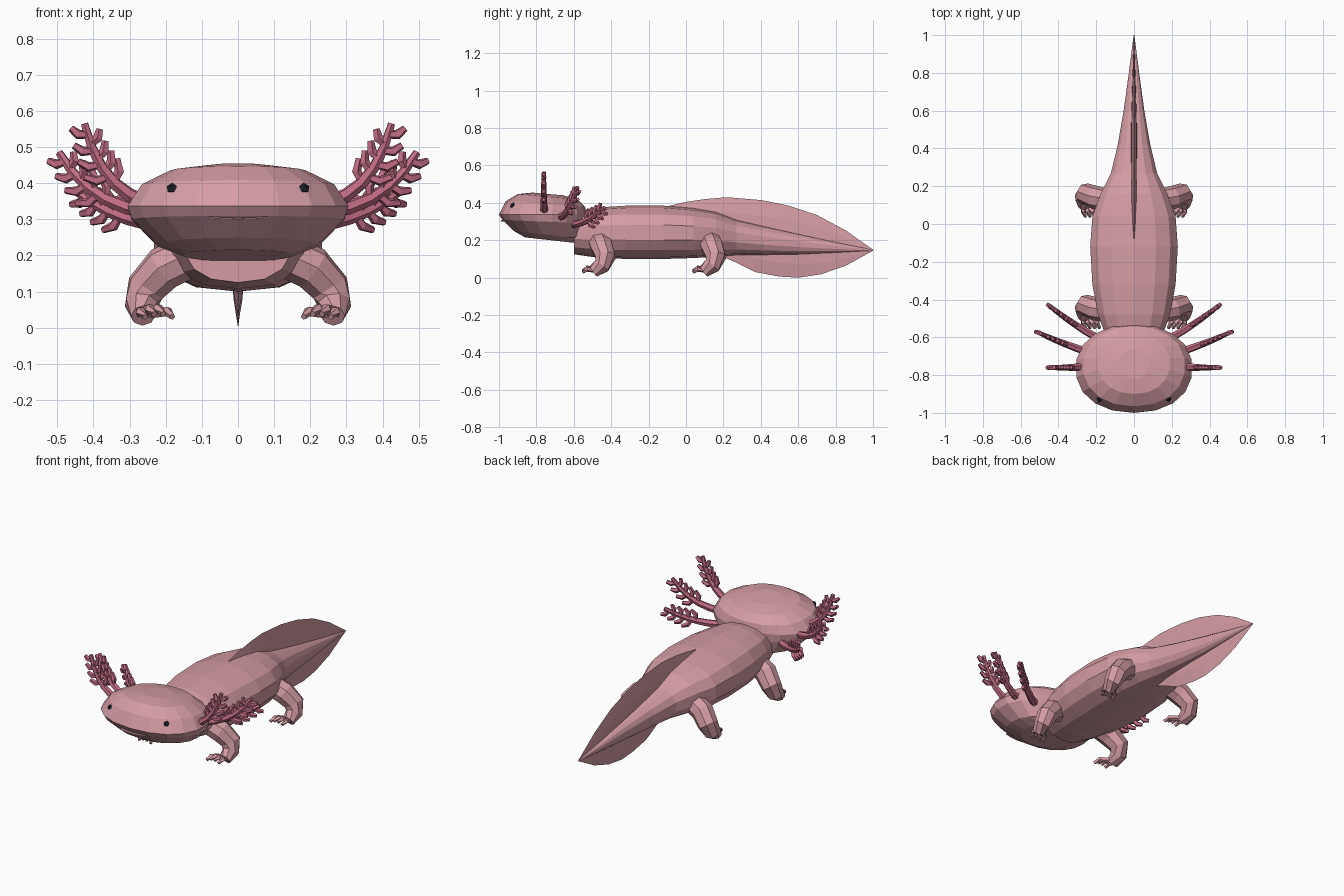
import bpy, bmesh, math
from mathutils import Vector

if "Cube" in bpy.data.objects:
    bpy.data.objects.remove(bpy.data.objects["Cube"])


def material(name, rgb):
    m = bpy.data.materials.new(name)
    m.diffuse_color = (*rgb, 1)
    m.use_nodes = True
    m.node_tree.nodes["Principled BSDF"].inputs["Base Color"].default_value = m.diffuse_color
    return m


PINK = material("skin pink", (0.66, 0.335, 0.37))
ROSE = material("gill rose", (0.53, 0.15, 0.23))
DARK = material("eye dark", (0.015, 0.02, 0.03))


def loft(bm, rings):
    """Skin a list of closed rings and cap both ends."""
    vs = [[bm.verts.new(p) for p in r] for r in rings]
    n = len(vs[0])
    for a, b in zip(vs, vs[1:]):
        for i in range(n):
            j = (i + 1) % n
            bm.faces.new((a[i], a[j], b[j], b[i]))
    bm.faces.new(vs[0][::-1])
    bm.faces.new(vs[-1])


def finish(bm, name, mat, mirrored=False):
    bmesh.ops.recalc_face_normals(bm, faces=bm.faces)
    me = bpy.data.meshes.new(name)
    bm.to_mesh(me)
    bm.free()
    me.materials.append(mat)
    ob = bpy.data.objects.new(name, me)
    bpy.context.collection.objects.link(ob)
    if mirrored:
        mod = ob.modifiers.new("mirror", 'MIRROR')
        mod.use_mirror_merge = False
    return ob


def tube(bm, pts, radii, sides=6):
    """Tapered tube along a path."""
    pts = [Vector(p) for p in pts]
    rings = []
    for i, (p, r) in enumerate(zip(pts, radii)):
        d = (pts[min(i + 1, len(pts) - 1)] - pts[max(i - 1, 0)]).normalized()
        u = d.cross(Vector((0, 1, 0.3))).normalized()
        v = d.cross(u)
        rings.append([p + r * (u * math.cos(t) + v * math.sin(t))
                      for t in (2 * math.pi * (k + 0.5) / sides for k in range(sides))])
    loft(bm, rings)


def power(c, e):
    return math.copysign(abs(c) ** e, c)


def interp(table, y):
    for (y0, a), (y1, b) in zip(table, table[1:]):
        if y <= y1:
            return a + (b - a) * (y - y0) / (y1 - y0)
    return table[-1][1]


# Head: stacked outlines (z, half width, front y, back y, tilt)
bm = bmesh.new()
rings = []
for z, rx, yf, yb, tilt in [
        (0.205, 0.15, -0.86, -0.58, 0.05), (0.232, 0.225, -0.92, -0.55, 0.05),
        (0.300, 0.298, -0.982, -0.533, 0.02), (0.337, 0.31, -1.0, -0.53, 0.0),
        (0.395, 0.27, -0.965, -0.54, 0.03), (0.435, 0.19, -0.90, -0.58, 0.04),
        (0.450, 0.08, -0.82, -0.66, 0.04)]:
    ring = []
    for k in range(18):
        t = 2 * math.pi * (k + 0.5) / 18
        c, s = power(math.cos(t), 0.92), power(math.sin(t), 0.92)
        y = (yf + yb) / 2 + s * (yb - yf) / 2
        ring.append((rx * c, y, z - tilt * (y + 0.765) / 0.45))
    rings.append(ring)
loft(bm, rings)
finish(bm, "head", PINK)

# Mouth: thin slit line on the snout
bm = bmesh.new()
rings = []
for k in range(7):
    x = -0.08 + 0.16 * k / 6
    y = -0.988 + 1.1 * x * x
    z = 0.302 + 0.6 * x * x
    rings.append([(x, y - 0.003, z - 0.002), (x, y - 0.003, z + 0.002),
                  (x, y + 0.012, z + 0.002), (x, y + 0.012, z - 0.002)])
loft(bm, rings)
finish(bm, "mouth", PINK)

# Eyes
bm = bmesh.new()
bmesh.ops.create_icosphere(bm, subdivisions=1, radius=0.017)
bmesh.ops.translate(bm, verts=bm.verts, vec=(0.182, -0.924, 0.384))
finish(bm, "eyes", DARK, True)

# Body and tail core: (y, half width, top z, bottom z)
bm = bmesh.new()
rings = []
for y, rx, top, bot in [
        (-0.60, 0.15, 0.35, 0.125), (-0.48, 0.195, 0.375, 0.108),
        (-0.32, 0.225, 0.385, 0.10), (-0.12, 0.237, 0.385, 0.10),
        (0.04, 0.225, 0.372, 0.105), (0.16, 0.18, 0.352, 0.112),
        (0.27, 0.125, 0.31, 0.12), (0.42, 0.088, 0.275, 0.12),
        (0.60, 0.056, 0.235, 0.123), (0.80, 0.028, 0.19, 0.133),
        (1.0, 0.002, 0.149, 0.145)]:
    zc, rz = (top + bot) / 2, (top - bot) / 2
    ring = []
    for k in range(14):
        t = 2 * math.pi * (k + 0.5) / 14
        s = math.sin(t) / math.sin(math.pi / 2)
        ring.append((rx * power(math.cos(t), 0.85), y, zc + rz * power(s, 0.85)))
    rings.append(ring)
loft(bm, rings)
finish(bm, "body", PINK)

# Tail fins: thin blades tapering to an edge
upper = [(-0.13, 0.375), (0.0, 0.405), (0.10, 0.42), (0.22, 0.43), (0.40, 0.415),
         (0.55, 0.385), (0.70, 0.335), (0.85, 0.255), (1.0, 0.15)]
lower = [(0.18, 0.12), (0.28, 0.075), (0.37, 0.03), (0.50, 0.006), (0.60, 0.0),
         (0.72, 0.018), (0.85, 0.062), (1.0, 0.144)]
core = [(-0.13, 0.33), (0.16, 0.24), (0.42, 0.20), (1.0, 0.147)]
for name, edge in (("upper_fin", upper), ("lower_fin", lower)):
    bm = bmesh.new()
    rings = []
    for y, z in edge:
        zc = interp(core, y)
        w = 0.018 * min(1, (1.02 - y) / 0.5) * min(1, 0.3 + (y - edge[0][0]) * 4)
        zm = zc + (z - zc) * 0.6
        rings.append([(-w, y, zc), (-w * 0.7, y, zm), (0, y, z),
                      (w * 0.7, y, zm), (w, y, zc)])
    loft(bm, rings)
    finish(bm, name, PINK)

# Legs with four toes each
for name, dy in (("front_legs", 0.0), ("hind_legs", 0.59)):
    bm = bmesh.new()
    tube(bm, [(0.13, -0.465, 0.20), (0.205, -0.45, 0.165), (0.255, -0.43, 0.11),
              (0.268, -0.45, 0.065), (0.262, -0.495, 0.034)],
         [0.06, 0.062, 0.056, 0.047, 0.034], 8)
    for k in range(4):
        x = 0.182 + 0.025 * k
        lift = 0.008 * (k in (1, 2))
        tube(bm, [(0.238 + 0.011 * k, -0.485, 0.04), (x + 0.012, -0.525, 0.045 + lift),
                  (x, -0.552, 0.03 + lift)], [0.014, 0.014, 0.009], 5)
    bmesh.ops.translate(bm, verts=bm.verts, vec=(0, dy, 0))
    finish(bm, name, PINK, True)

# Gills: curved stalks with paired buds
for name, base, mid, tip in [
        ("front_gills", (0.25, -0.755, 0.345), (0.36, -0.76, 0.42), (0.425, -0.76, 0.565)),
        ("middle_gills", (0.24, -0.68, 0.32), (0.39, -0.625, 0.37), (0.495, -0.58, 0.485)),
        ("rear_gills", (0.20, -0.60, 0.285), (0.33, -0.52, 0.31), (0.445, -0.435, 0.375))]:
    bm = bmesh.new()
    b, m, e = Vector(base), Vector(mid), Vector(tip)
    ctrl = 2 * m - (b + e) / 2

    def at(t):
        return b * (1 - t) ** 2 + ctrl * 2 * t * (1 - t) + e * t * t

    tube(bm, [at(k / 5) for k in range(6)], [0.021, 0.02, 0.018, 0.016, 0.014, 0.011])
    across = (e - b).cross(Vector((0, 0, 1))).normalized()
    for k in range(4):
        for sign in (-1, 1):
            t = 0.45 + 0.14 * k + 0.04 * sign
            p, d = at(t), (at(t + 0.02) - at(t)).normalized()
            side = d.cross(across) * sign
            n = 0.056 - 0.005 * k
            tube(bm, [p, p + (side + d * 0.35) * n * 0.6, p + (side * 0.95 + d * 0.75) * n],
                 [0.011, 0.0145, 0.010], 5)
    finish(bm, name, ROSE, True)
